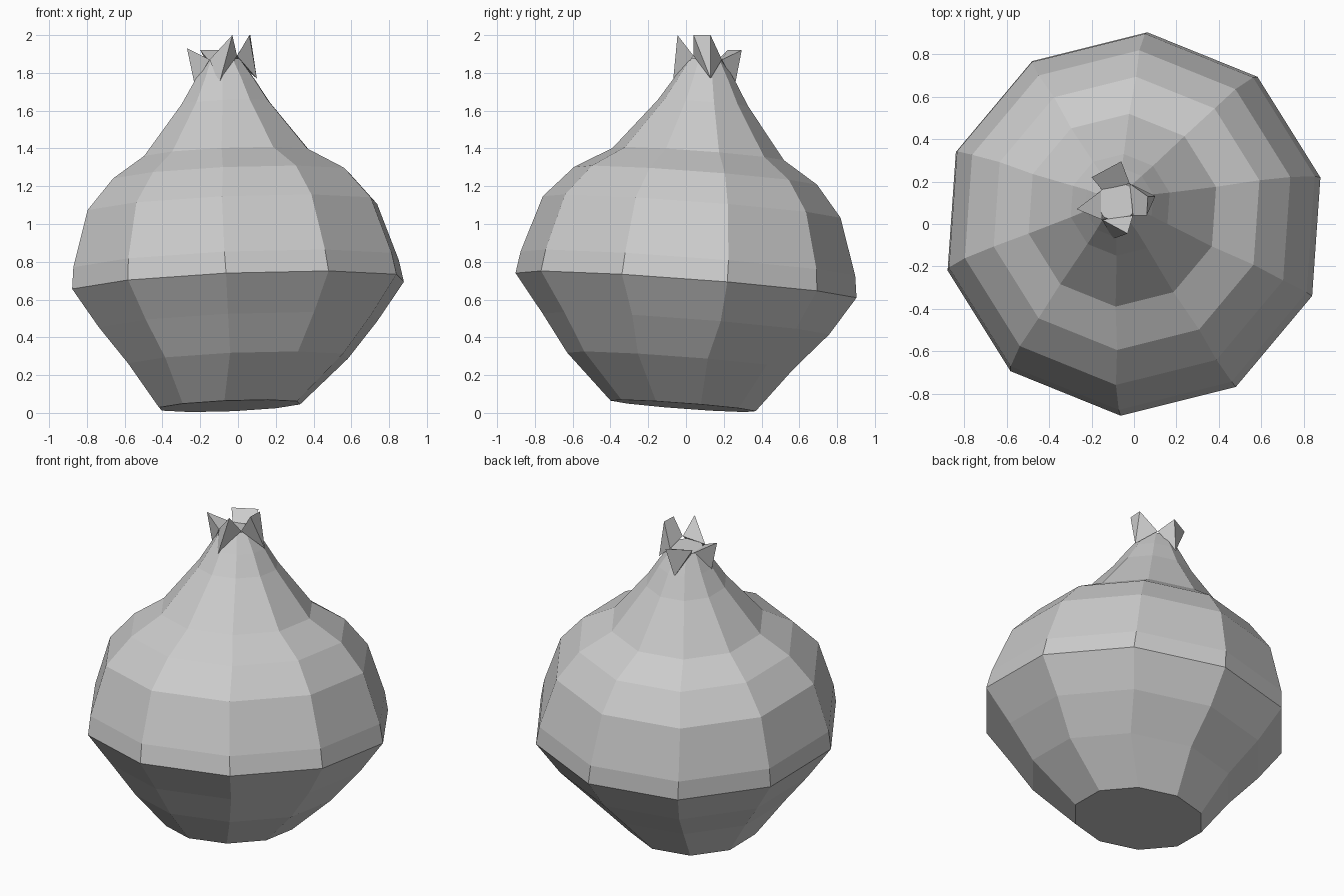
import bpy, bmesh, math

if "Cube" in bpy.data.objects:
    bpy.data.objects.remove(bpy.data.objects["Cube"])

SIDES = 10
PHASE = math.radians(14)


def finish(bm, name):
    bmesh.ops.recalc_face_normals(bm, faces=bm.faces)
    mesh = bpy.data.meshes.new(name)
    bm.to_mesh(mesh)
    bm.free()
    obj = bpy.data.objects.new(name, mesh)
    bpy.context.collection.objects.link(obj)
    return obj


# Bulb: ten-sided rings along a slightly leaning axis (centre x, y, z, radius)
RINGS = [
    (-0.045, -0.015, 0.037, 0.385),
    (0.0, -0.03, 0.275, 0.60),
    (0.0, 0.0, 0.47, 0.76),
    (0.0, 0.0, 0.675, 0.905),
    (-0.01, 0.01, 0.79, 0.888),
    (-0.03, 0.03, 1.09, 0.79),
    (-0.035, 0.05, 1.255, 0.645),
    (-0.055, 0.065, 1.37, 0.455),
    (-0.065, 0.09, 1.64, 0.24),
    (-0.07, 0.10, 1.76, 0.165),
    (-0.08, 0.105, 1.87, 0.095),
]
bm = bmesh.new()
rings = []
for cx, cy, cz, r in RINGS:
    ring = []
    for i in range(SIDES):
        a = PHASE + math.tau * i / SIDES
        dx, dy = r * math.cos(a), r * math.sin(a)
        ring.append(bm.verts.new((cx + dx, cy + dy, cz + 0.04 * dx - 0.075 * dy)))
    rings.append(ring)
for lo, hi in zip(rings, rings[1:]):
    for i in range(SIDES):
        j = (i + 1) % SIDES
        bm.faces.new((lo[i], lo[j], hi[j], hi[i]))
bm.faces.new(rings[0][::-1])
bm.faces.new(rings[-1])
finish(bm, "bulb")

# Dry leaf tips: each flares from two neck corners and a keel point below
CORNERS = [(-0.15, 0.02, 1.87), (-0.005, 0.04, 1.89),
           (-0.02, 0.19, 1.87), (-0.15, 0.16, 1.86)]
LEAVES = [  # keel, tip points
    ((-0.10, -0.07, 1.74), [(-0.03, -0.045, 2.0)]),
    ((0.10, 0.13, 1.77), [(0.06, 0.04, 2.0), (0.065, 0.13, 2.0)]),
    ((-0.10, 0.26, 1.74), [(-0.06, 0.295, 1.92), (-0.20, 0.22, 1.92)]),
    ((-0.23, 0.07, 1.74), [(-0.27, 0.07, 1.93)]),
]
bm = bmesh.new()
for n, (keel, tips) in enumerate(LEAVES):
    left = bm.verts.new(CORNERS[n])
    right = bm.verts.new(CORNERS[(n + 1) % 4])
    k = bm.verts.new(keel)
    t = [bm.verts.new(p) for p in tips]
    bm.faces.new((left, k, t[0]))
    bm.faces.new((k, right, t[-1]))
    bm.faces.new((left, *t, right))
    bm.faces.new((left, right, k))
    if len(t) == 2:
        bm.faces.new((k, t[1], t[0]))
finish(bm, "leaf_tips")
